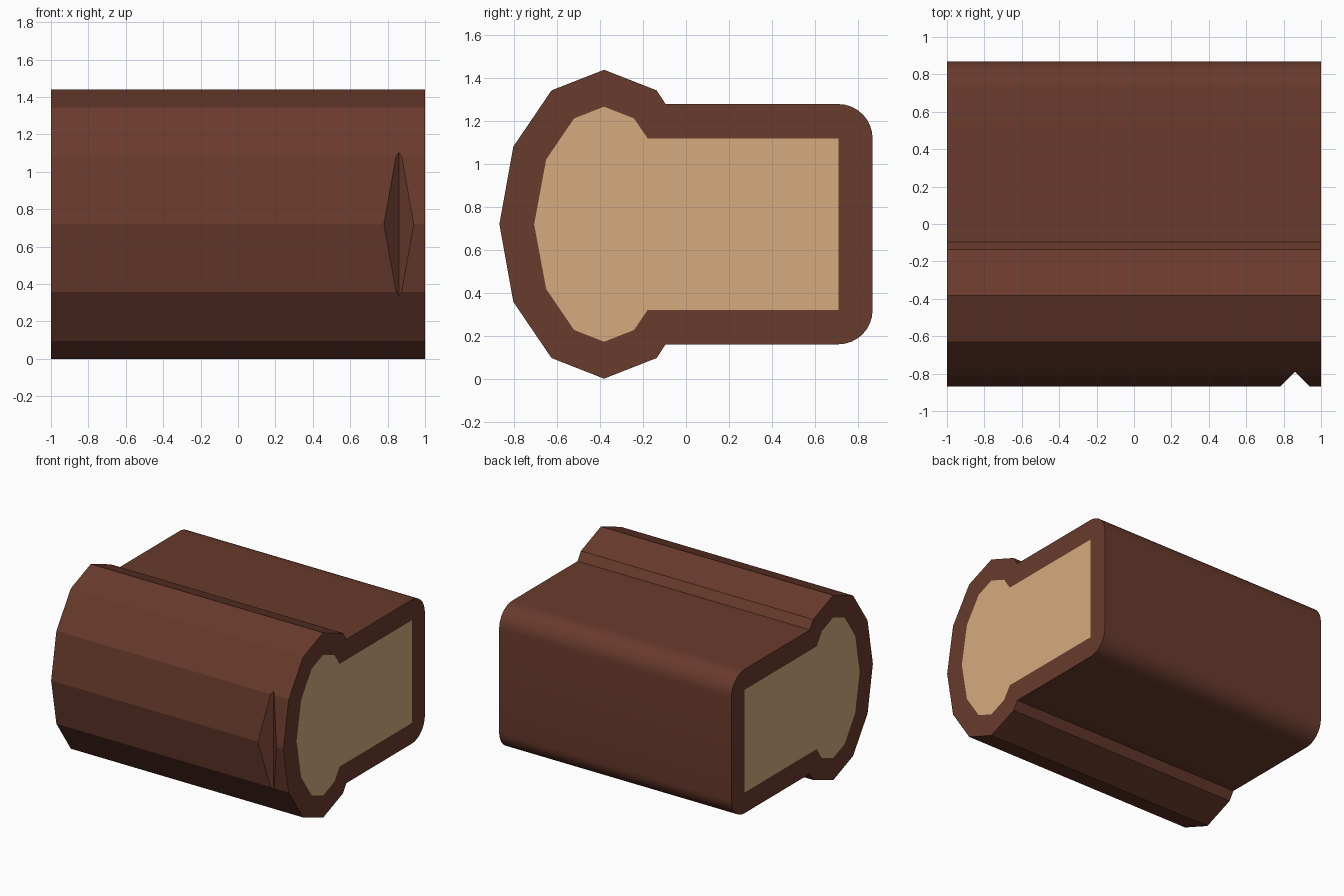
import bpy, bmesh
from math import sin, cos, pi, radians

if "Cube" in bpy.data.objects:
    bpy.data.objects.remove(bpy.data.objects["Cube"])

MID = 0.72  # height of the horizontal symmetry line


def material(name, color):
    m = bpy.data.materials.new(name)
    m.diffuse_color = (*color, 1)
    m.use_nodes = True
    m.node_tree.nodes["Principled BSDF"].inputs["Base Color"].default_value = m.diffuse_color
    return m


def prism(name, base, offset, mat=None):
    """Extrude a closed 3D outline along an offset vector."""
    bm = bmesh.new()
    face = bm.faces.new([bm.verts.new(p) for p in base])
    ext = bmesh.ops.extrude_face_region(bm, geom=[face], use_keep_orig=True)
    moved = [g for g in ext["geom"] if isinstance(g, bmesh.types.BMVert)]
    bmesh.ops.translate(bm, vec=offset, verts=moved)
    bmesh.ops.recalc_face_normals(bm, faces=bm.faces)
    me = bpy.data.meshes.new(name)
    bm.to_mesh(me)
    bm.free()
    ob = bpy.data.objects.new(name, me)
    bpy.context.collection.objects.link(ob)
    if mat:
        me.materials.append(mat)
    return ob


def section(upper, half_len):
    """Mirror an upper (y, height above middle) outline and place it at x = -half_len."""
    lower = [(y, -h) for y, h in reversed(upper) if h > 0]
    return [(-half_len, y, MID + h) for y, h in upper + lower]


def cut(target, cutter):
    mod = target.modifiers.new("cut", "BOOLEAN")
    mod.operation = "DIFFERENCE"
    mod.solver = "EXACT"
    mod.object = cutter
    bpy.context.view_layer.objects.active = target
    bpy.ops.object.modifier_apply(modifier=mod.name)
    bpy.data.objects.remove(cutter)


brown = material("crust_brown", (0.14, 0.043, 0.025))
tan = material("crumb_tan", (0.67, 0.41, 0.21))

# Upper half outlines: faceted front bulge, then a square back
R = 0.16
arc = [(0.71 + R * sin(a), 0.40 + R * cos(a)) for a in [i * pi / 16 for i in range(9)]]
outer = [(-0.87, 0), (-0.805, 0.362), (-0.627, 0.624), (-0.382, 0.72),
         (-0.137, 0.624), (-0.095, 0.56)] + arc
inner = [(-0.708, 0), (-0.652, 0.302), (-0.522, 0.493), (-0.382, 0.548),
         (-0.242, 0.493), (-0.179, 0.40), (0.71, 0.40)]

# Crust shell, hollowed through its length
crust = prism("crust", section(outer, 1), (2, 0, 0), brown)
cut(crust, prism("hollow_cutter", section(inner, 1.2), (2.4, 0, 0)))

# V-shaped nick in the front near the right end
nick = [(0.86, -0.79, -0.5), (0.66, -0.99, -0.5), (1.06, -0.99, -0.5)]
cut(crust, prism("nick_cutter", nick, (0, 0, 2.5)))

# Soft filling, flush with both ends
crumb = prism("crumb", section(inner, 1), (2, 0, 0), tan)

# Only the rounded back edges are smooth
bpy.ops.object.select_all(action="DESELECT")
crust.select_set(True)
bpy.context.view_layer.objects.active = crust
bpy.ops.object.shade_smooth_by_angle(angle=radians(15))
